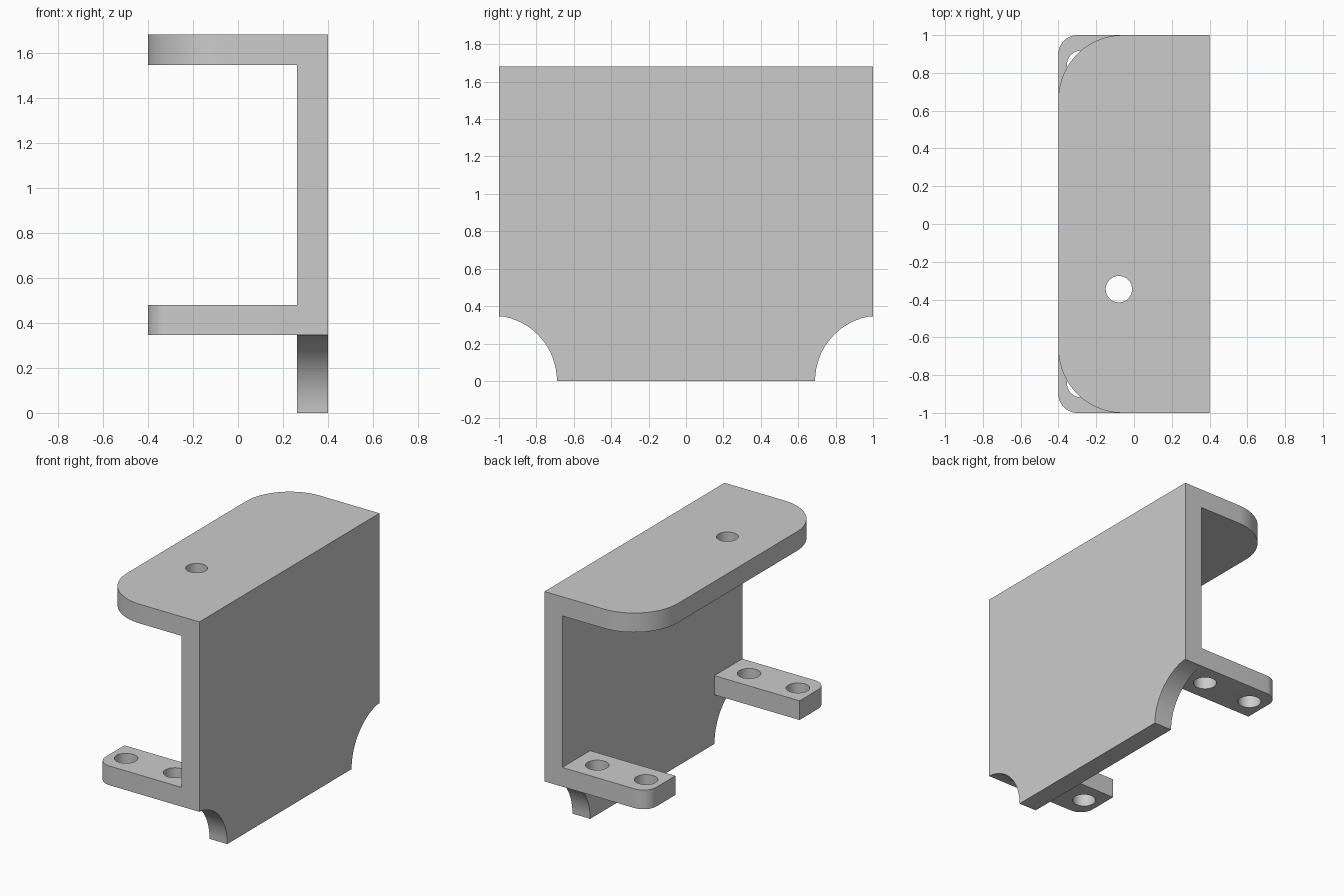
import bpy, bmesh
from math import sin, cos, pi, radians
from mathutils import Matrix, Vector

cube = bpy.data.objects.get("Cube")
if cube:
    bpy.data.objects.remove(cube, do_unlink=True)

grey = bpy.data.materials.new("plain_grey")
grey.use_nodes = True
COLOUR = (0.6, 0.6, 0.6, 1)
grey.diffuse_color = COLOUR
grey.node_tree.nodes["Principled BSDF"].inputs["Base Color"].default_value = COLOUR

# Main dimensions
X0, X1, WALL_X = -0.40, 0.40, 0.262
HALF, TOP, THICK, TAB_Z, TAB_Y = 1.0, 1.68, 0.135, 0.345, 0.69


def arc(cx, cy, r, start, end, steps=16):
    """Points on a circular arc, angles in degrees."""
    angles = [radians(start + (end - start) * i / steps) for i in range(steps + 1)]
    return [(cx + r * cos(a), cy + r * sin(a)) for a in angles]


def prism(name, outline, axis, low, high):
    """Extrude a 2D outline along z (outline in x, y) or x (outline in y, z)."""
    place = (lambda u, v: (u, v, low)) if axis == "z" else (lambda u, v: (low, u, v))
    bm = bmesh.new()
    face = bm.faces.new([bm.verts.new(place(u, v)) for u, v in outline])
    new = bmesh.ops.extrude_face_region(bm, geom=[face])["geom"]
    step = Vector((0, 0, high - low)) if axis == "z" else Vector((high - low, 0, 0))
    bmesh.ops.translate(bm, vec=step, verts=[g for g in new if isinstance(g, bmesh.types.BMVert)])
    bmesh.ops.recalc_face_normals(bm, faces=bm.faces)
    mesh = bpy.data.meshes.new(name)
    bm.to_mesh(mesh)
    bm.free()
    mesh.materials.append(grey)
    obj = bpy.data.objects.new(name, mesh)
    bpy.context.collection.objects.link(obj)
    return obj


def combine(target, other, operation):
    """Apply a boolean and remove the helper object."""
    other.hide_render = True
    mod = target.modifiers.new(operation.lower(), "BOOLEAN")
    mod.operation, mod.object, mod.solver = operation, other, "EXACT"
    bpy.context.view_layer.objects.active = target
    bpy.ops.object.modifier_apply(modifier=mod.name)
    bpy.data.objects.remove(other, do_unlink=True)


def drill(target, x, y, r, z):
    circle = arc(x, y, r, 0, 360, 40)[:-1]
    combine(target, prism("hole_cutter", circle, "z", z - 0.1, z + THICK + 0.1), "DIFFERENCE")


# Upright plate with a scooped cut at each lower corner
scoop = [p for p in arc(1.04, 0, 0.35, 180, 96.56)]
right_side = scoop + [(HALF, TOP)]
left_side = [(-y, z) for y, z in reversed(right_side)]
bracket = prism("bracket", right_side + left_side, "x", WALL_X, X1)

# Top flange with large rounded corners and one hole
R = 0.34
outline = [(X1, -HALF), (X1, HALF)]
outline += arc(X0 + R, HALF - R, R, 90, 180) + arc(X0 + R, R - HALF, R, 180, 270)
flange = prism("top_flange", outline, "z", TOP - THICK, TOP)
drill(flange, -0.08, -0.345, 0.07, TOP - THICK)
combine(bracket, flange, "UNION")

# Two lower tabs, each with a rounded outer corner and two holes
R = 0.10
for side in (1, -1):
    outline = [(X1, TAB_Y), (X1, HALF)] + arc(X0 + R, HALF - R, R, 90, 180, 10) + [(X0, TAB_Y)]
    tab = prism("lower_tab", [(x, side * y) for x, y in outline], "z", TAB_Z, TAB_Z + THICK)
    for x in (-0.28, 0.10):
        drill(tab, x, side * 0.843, 0.075, TAB_Z)
    combine(bracket, tab, "UNION")

# Smooth the curved walls, keep the edges sharp
bpy.ops.object.select_all(action="DESELECT")
bracket.select_set(True)
bpy.context.view_layer.objects.active = bracket
bpy.ops.object.shade_smooth_by_angle(angle=radians(30))
